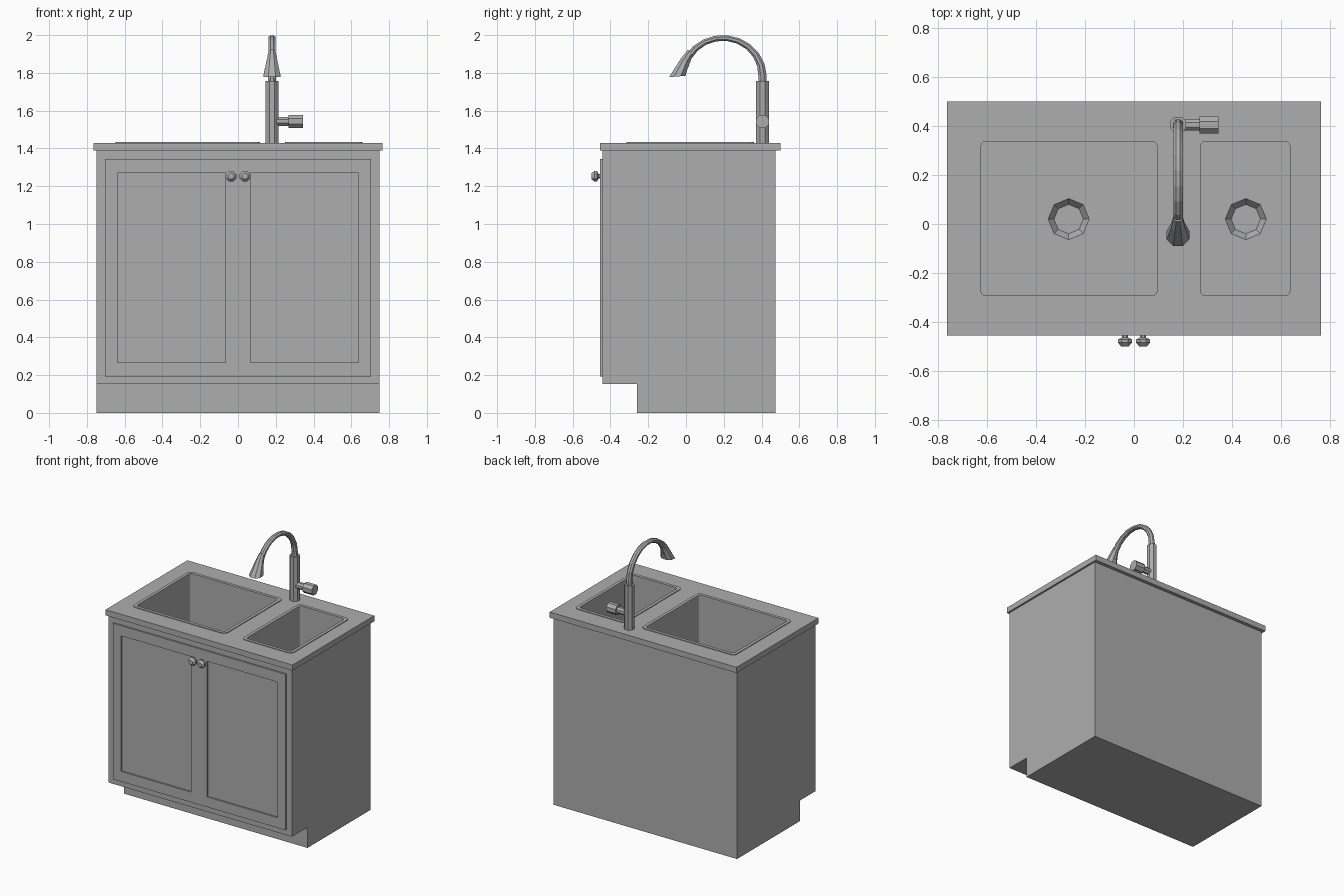
import bpy, bmesh
from math import cos, sin, pi
from mathutils import Vector

if "Cube" in bpy.data.objects:
    bpy.data.objects.remove(bpy.data.objects["Cube"])

grey = bpy.data.materials.new("plain_grey")
grey.use_nodes = True
COLOUR = (0.42, 0.42, 0.42, 1)
grey.diffuse_color = COLOUR
grey.node_tree.nodes["Principled BSDF"].inputs["Base Color"].default_value = COLOUR


def finish(bm, name):
    bmesh.ops.recalc_face_normals(bm, faces=bm.faces[:])
    mesh = bpy.data.meshes.new(name)
    bm.to_mesh(mesh)
    bm.free()
    mesh.materials.append(grey)
    obj = bpy.data.objects.new(name, mesh)
    bpy.context.collection.objects.link(obj)
    return obj


def box(name, x, y, z, corner=0):
    bm = bmesh.new()
    bmesh.ops.create_cube(bm, size=1)
    for v in bm.verts:
        v.co = [lo + (c + 0.5) * (hi - lo) for c, (lo, hi) in zip(v.co, (x, y, z))]
    if corner:
        upright = [e for e in bm.edges
                   if abs(e.verts[0].co.z - e.verts[1].co.z) > 1e-4]
        bmesh.ops.bevel(bm, geom=upright, offset=corner, segments=3,
                        profile=0.5, affect='EDGES')
    return finish(bm, name)


def loft(name, rings, sides=8, turn=0.5):
    """Skin rings of (centre, u axis, v axis) and cap both ends."""
    bm = bmesh.new()
    loops = []
    for centre, u, v in rings:
        angles = [2 * pi * (i + turn) / sides for i in range(sides)]
        loops.append([bm.verts.new(Vector(centre) + Vector(u) * cos(a) + Vector(v) * sin(a))
                      for a in angles])
    for a, b in zip(loops, loops[1:]):
        for i in range(sides):
            j = (i + 1) % sides
            bm.faces.new((a[i], a[j], b[j], b[i]))
    bm.faces.new(loops[0])
    bm.faces.new(loops[-1])
    return finish(bm, name)


def cut(obj, cutter):
    mod = obj.modifiers.new("cut", 'BOOLEAN')
    mod.operation = 'DIFFERENCE'
    mod.solver = 'EXACT'
    mod.object = cutter
    bpy.context.view_layer.objects.active = obj
    bpy.ops.object.modifier_apply(modifier=mod.name)


def discard(obj):
    bpy.data.objects.remove(obj)


# Cabinet body with toe kick, extruded from its side profile
bm = bmesh.new()
side = [(-0.26, 0), (0.475, 0), (0.475, 1.388), (-0.442, 1.388), (-0.442, 0.152), (-0.26, 0.152)]
face = bm.faces.new([bm.verts.new((-0.75, y, z)) for y, z in side])
swept = bmesh.ops.extrude_face_region(bm, geom=[face])["geom"]
bmesh.ops.translate(bm, vec=(1.5, 0, 0),
                    verts=[g for g in swept if isinstance(g, bmesh.types.BMVert)])
cabinet = finish(bm, "cabinet_body")

counter = box("countertop", (-0.764, 0.764), (-0.455, 0.5), (1.388, 1.43))

# Sink basins with raised rims and drains
TOP, FLOOR, LIP, DRAIN_Y = 1.435, 0.93, 0.023, 0.02
for name, x, drain_x in (("large", (-0.625, 0.094), -0.267), ("small", (0.273, 0.637), 0.457)):
    y = (-0.293, 0.337)
    rim = box(name + "_sink_rim", (x[0] - LIP, x[1] + LIP), (y[0] - LIP, y[1] + LIP),
              (1.428, TOP), 0.03)
    basin = box("basin_cutter", x, y, (FLOOR, 1.6), 0.018)
    for part in (cabinet, counter, rim):
        cut(part, basin)
    discard(basin)
    funnel = loft("drain_cutter", [((drain_x, DRAIN_Y, z), (r, 0, 0), (0, r, 0))
                                   for r, z in ((0.06, FLOOR - 0.03), (0.084, FLOOR),
                                                (0.084, FLOOR + 0.05))], turn=0)
    cut(cabinet, funnel)
    discard(funnel)
    for i in range(4):
        cx = drain_x + 0.036 * cos(i * pi / 2)
        cy = DRAIN_Y + 0.036 * sin(i * pi / 2)
        box(name + "_drain_plate", (cx - 0.016, cx + 0.016), (cy - 0.016, cy + 0.016),
            (FLOOR - 0.031, FLOOR - 0.025))

# Door frame with two open panels
frame = box("door_frame", (-0.705, 0.705), (-0.454, -0.442), (0.193, 1.345))
for x in ((-0.639, -0.066), (0.066, 0.639)):
    panel = box("panel_cutter", x, (-0.5, -0.4), (0.268, 1.27))
    cut(frame, panel)
    discard(panel)

# Faceted door knobs
for name, x in (("right_knob", -0.037), ("left_knob", 0.037)):
    loft(name, [((x, y, 1.253), (r, 0, 0), (0, 0, r))
                for y, r in ((-0.45, 0.014), (-0.464, 0.014), (-0.472, 0.031),
                             (-0.485, 0.031), (-0.5, 0.017))])

# Tap column and side handle
TX, TY = 0.18, 0.405
loft("tap_column", [((TX, TY, z), (0.036, 0, 0), (0, 0.036, 0)) for z in (1.425, 1.757)])
loft("tap_handle", [((x, TY, 1.543), (0, r, 0), (0, 0, r))
                    for x, r in ((TX, 0.025), (0.268, 0.025), (0.268, 0.038), (0.345, 0.038))])

# Arched spout: half ellipse from the column towards the sink
rings = [((TX, TY, 1.75), (0.023, 0, 0), (0, 0.024, 0))]
for i in range(11):
    a = pi * 0.93 * i / 10
    centre = (TX, 0.195 + 0.21 * cos(a), 1.785 + 0.2 * sin(a))
    thick = 0.024 - 0.008 * sin(a)
    rings.append((centre, (0.021, 0, 0), (0, thick * cos(a), thick * sin(a))))
loft("tap_spout", rings)

# Flared spray head
loft("spray_head", [((TX, y, z), (w, 0, 0), (0, -d, -t)) for y, z, w, d, t in (
    (0.025, 1.91, 0.02, 0.016, -0.014), (-0.005, 1.865, 0.03, 0.024, -0.012),
    (-0.046, 1.781, 0.05, 0.047, 0.004))])
